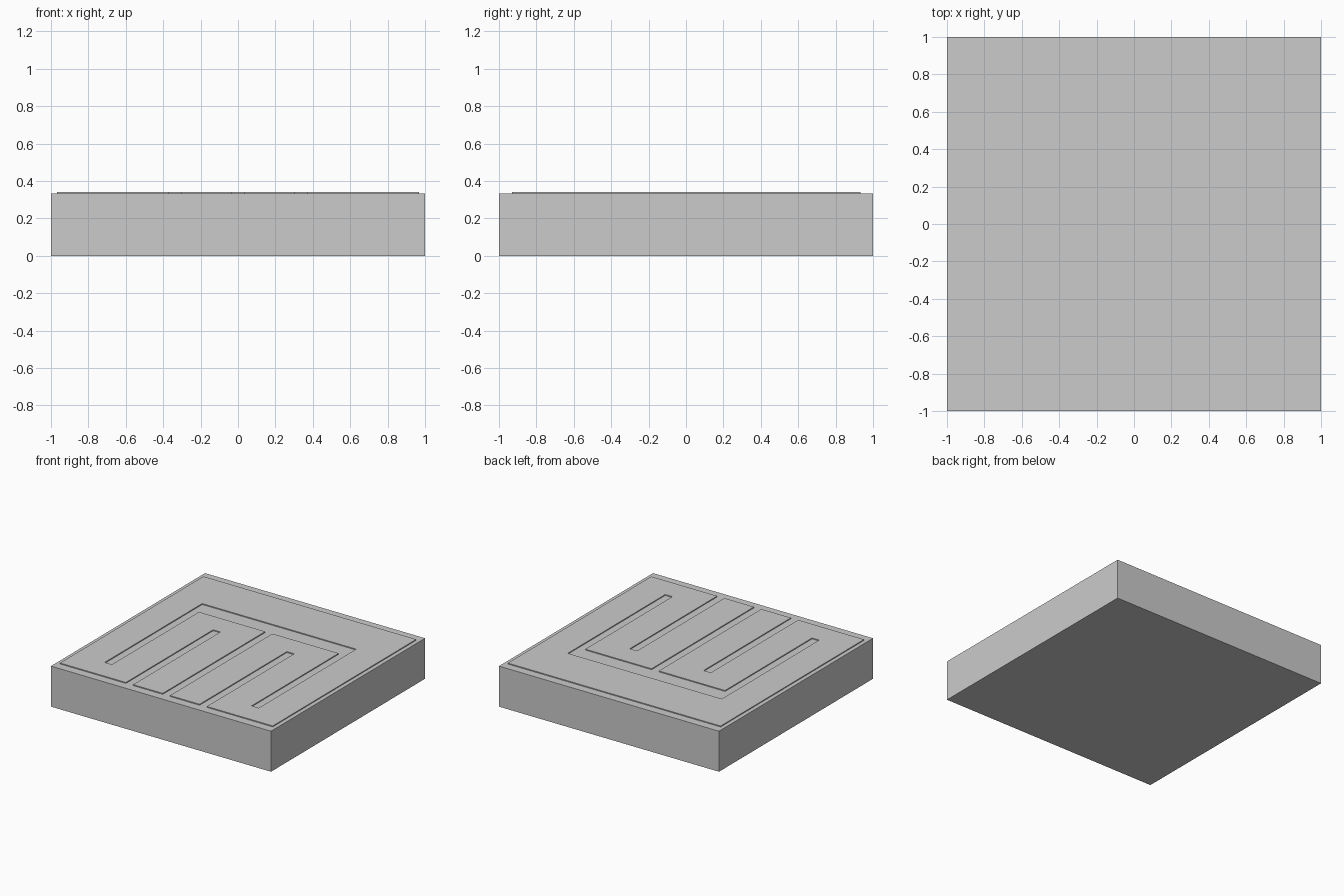
import bpy, bmesh

if "Cube" in bpy.data.objects:
    bpy.data.objects.remove(bpy.data.objects["Cube"])

BASE_TOP, RELIEF_TOP = 0.333, 0.341


def extruded(name, outline, z0, z1):
    """Extrude a closed 2D outline from z0 to z1."""
    bm = bmesh.new()
    face = bm.faces.new([bm.verts.new((x, y, z0)) for x, y in outline])
    res = bmesh.ops.extrude_face_region(bm, geom=[face], use_keep_orig=True)
    for v in res["geom"]:
        if isinstance(v, bmesh.types.BMVert):
            v.co.z = z1
    bmesh.ops.triangulate(bm, faces=[f for f in bm.faces if len(f.verts) > 4])
    bmesh.ops.recalc_face_normals(bm, faces=bm.faces[:])
    mesh = bpy.data.meshes.new(name)
    bm.to_mesh(mesh)
    bm.free()
    obj = bpy.data.objects.new(name, mesh)
    bpy.context.collection.objects.link(obj)
    return obj


# Square tile body
extruded("tile_body", [(-1, -1), (1, -1), (1, 1), (-1, 1)], 0, BASE_TOP)

# Thin raised maze-like band: right half of the outline, then mirrored
half = [(0.70, 0.535), (0.70, -0.73), (0.635, -0.73), (0.635, 0.40),
        (0.033, 0.40), (0.033, -0.93), (0.302, -0.93), (0.302, 0.203),
        (0.368, 0.203), (0.368, -0.93), (0.967, -0.93), (0.967, 0.932)]
outline = half + [(-x, y) for x, y in reversed(half)]
extruded("raised_band", outline, BASE_TOP, RELIEF_TOP)
